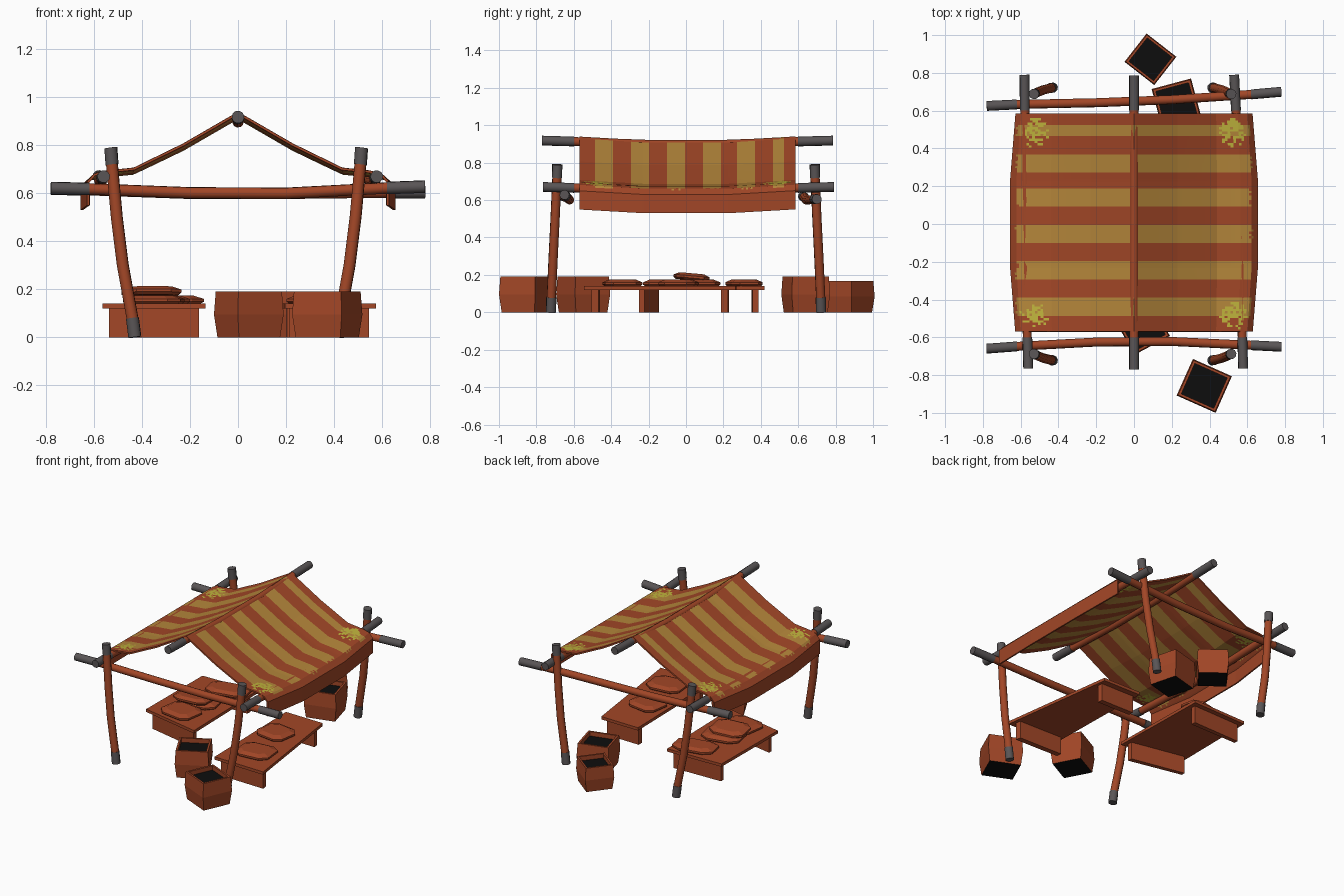
import bpy, bmesh, math, random
from mathutils import Vector

if "Cube" in bpy.data.objects:
    bpy.data.objects.remove(bpy.data.objects["Cube"])

random.seed(4)


def mat(name, rgb):
    m = bpy.data.materials.new(name)
    m.diffuse_color = (*rgb, 1)
    m.use_nodes = True
    m.node_tree.nodes["Principled BSDF"].inputs["Base Color"].default_value = m.diffuse_color
    return m


RED = mat("red_brown", (0.36, 0.062, 0.02))
GOLD = mat("ochre", (0.46, 0.24, 0.043))
LIME = mat("bright_yellow", (0.52, 0.45, 0.045))
GREY = mat("dark_grey", (0.10, 0.09, 0.092))
BLACK = mat("black", (0.004, 0.004, 0.004))


def finish(bm, name, mats):
    bmesh.ops.recalc_face_normals(bm, faces=bm.faces)
    me = bpy.data.meshes.new(name)
    bm.to_mesh(me)
    bm.free()
    for m in mats:
        me.materials.append(m)
    ob = bpy.data.objects.new(name, me)
    bpy.context.collection.objects.link(ob)
    return ob


def loft(bm, rings, cap=True):
    """Skin a list of closed rings; returns the face bands and the caps."""
    vs = [[bm.verts.new(p) for p in r] for r in rings]
    n = len(vs[0])
    bands = [[bm.faces.new((a[i], a[(i + 1) % n], b[(i + 1) % n], b[i]))
              for i in range(n)] for a, b in zip(vs, vs[1:])]
    caps = [bm.faces.new(vs[0][::-1]), bm.faces.new(vs[-1])] if cap else []
    return bands, caps


def pole(name, pts, r=0.024, sides=10):
    """Bent pole whose first and last segments are grey end wraps."""
    pts = [Vector(p) for p in pts]
    axis = (pts[-1] - pts[0]).normalized()
    u = axis.orthogonal().normalized()
    w = axis.cross(u)

    def ring(p, rad):
        return [p + rad * (math.cos(t) * u + math.sin(t) * w)
                for t in (2 * math.pi * i / sides for i in range(sides))]
    big = r * 1.1
    rings = [ring(pts[0], big), ring(pts[1], big)]
    rings += [ring(p, r) for p in pts[1:-1]]
    rings += [ring(pts[-2], big), ring(pts[-1], big)]
    bm = bmesh.new()
    bands, caps = loft(bm, rings)
    for band in bands:
        for f in band:
            f.smooth = True
    for f in bands[0] + bands[1] + bands[-1] + bands[-2] + caps:
        f.material_index = 1
    ob = finish(bm, name, [RED, GREY])
    bpy.context.view_layer.objects.active = ob
    ob.select_set(True)
    bpy.ops.object.shade_smooth_by_angle(angle=math.radians(40))
    ob.select_set(False)


def mirror_x(pts, dx=0):
    return [(-x + dx, y, z) for x, y, z in pts]


# Corner posts, leaning outward
for tag, s in (("front", -1), ("back", 1)):
    path = [(-0.43, s * 0.722, 0), (-0.44, s * 0.72, 0.08), (-0.48, s * 0.71, 0.3),
            (-0.505, s * 0.70, 0.5), (-0.525, s * 0.69, 0.72), (-0.53, s * 0.688, 0.79)]
    pole(tag + "_left_post", path, 0.025)
    pole(tag + "_right_post", mirror_x(path, -0.015), 0.025)

# Cross beams, ridge pole and side rails
pole("front_beam", [(-0.78, -0.66, 0.622), (-0.62, -0.648, 0.618), (-0.2, -0.625, 0.602),
                    (0.2, -0.622, 0.60), (0.62, -0.642, 0.622), (0.78, -0.65, 0.628)])
pole("back_beam", [(-0.78, 0.625, 0.62), (-0.62, 0.633, 0.615), (-0.2, 0.642, 0.60),
                   (0.2, 0.658, 0.60), (0.62, 0.686, 0.605), (0.78, 0.70, 0.605)])
pole("ridge_pole", [(0, -0.77, 0.918), (0, -0.6, 0.913), (0, -0.2, 0.898),
                    (0, 0.2, 0.898), (0, 0.6, 0.913), (0, 0.785, 0.918)])
pole("left_rail", [(-0.56, -0.765, 0.67), (-0.565, -0.6, 0.665), (-0.57, -0.2, 0.65),
                   (-0.575, 0.2, 0.65), (-0.578, 0.6, 0.665), (-0.58, 0.79, 0.67)])
pole("right_rail", [(0.578, -0.765, 0.67), (0.573, -0.6, 0.665), (0.57, -0.2, 0.65),
                    (0.56, 0.2, 0.65), (0.54, 0.6, 0.665), (0.53, 0.79, 0.67)])


# Canopy: half profile swept along y, striped by y position
half = [(0, 0.94), (0.23, 0.807), (0.435, 0.707), (0.55, 0.695), (0.60, 0.682),
        (0.628, 0.65), (0.628, 0.55)]
prof = []
for (x0, z0), (x1, z1) in zip(half, half[1:]):
    n = max(1, round(math.hypot(x1 - x0, z1 - z0) / 0.014))
    prof += [(x0 + (x1 - x0) * i / n, z0 + (z1 - z0) * i / n) for i in range(n)]
prof.append(half[-1])
prof = [(-x, z) for x, z in prof[:0:-1]] + prof
Y0, Y1, NY = -0.57, 0.585, 96
bm = bmesh.new()
grid = []
for j in range(NY + 1):
    y = Y0 + (Y1 - Y0) * j / NY
    sag = 1 - max(0, (abs(y) - 0.23) / 0.35)
    grid.append([bm.verts.new((x * (1 + 0.045 * sag * (abs(x) / 0.628) ** 4), y,
                               z - 0.02 * sag)) for x, z in prof])
for j in range(NY):
    y = Y0 + (Y1 - Y0) * (j + 0.5) / NY
    k = math.floor((y + 0.485) / 0.0953)
    for i in range(len(prof) - 1):
        f = bm.faces.new((grid[j][i], grid[j][i + 1], grid[j + 1][i + 1], grid[j + 1][i]))
        c = f.calc_center_median()
        x, z = abs(c.x), c.z
        worn = random.random()
        if k % 2 == 0 and -0.485 < y < 0.525 and z > 0.655 and x < 0.61 + 0.02 * worn:
            f.material_index = 1
        # faded patches near the four corners
        if math.hypot(x - 0.525, abs(y) - 0.485) < 0.03 + 0.05 * worn and worn > 0.35 and z > 0.66:
            f.material_index = 2
canopy = finish(bm, "canopy", [RED, GOLD, LIME])
sol = canopy.modifiers.new("thickness", "SOLIDIFY")
sol.thickness = 0.01
sol.offset = -1


def prism(name, quad, z0, z1):
    bm = bmesh.new()
    loft(bm, [[(x, y, z) for x, y in quad] for z in (z0, z1)])
    return finish(bm, name, [RED])


def table(name, quad):
    """Low crooked table: slab top on two end panels. Quad is FL, FR, BR, BL."""
    q = [Vector(p) for p in quad]
    mid = sum(q, Vector((0, 0))) / 4
    prism(name + "_top", quad, 0.12, 0.14)
    fl, fr, br, bl = [mid + Vector(((p - mid).x * 0.87, (p - mid).y * 0.9)) for p in q]
    t = 0.05
    prism(name + "_front_leg", [fl, fr, fr.lerp(br, t), fl.lerp(bl, t)], 0, 0.12)
    prism(name + "_back_leg", [bl.lerp(fl, t), br.lerp(fr, t), br, bl], 0, 0.12)


table("left_table", [(-0.565, -0.2), (-0.135, -0.29), (-0.15, 0.42), (-0.56, 0.41)])
table("right_table", [(0.195, -0.535), (0.575, -0.545), (0.465, 0.265), (0.18, 0.27)])


def cushion(name, x, y, z, w, d, rot, tilt=0.0):
    """Flat rounded sack of goods."""
    ca, sa = math.cos(rot), math.sin(rot)
    outline = [(-1, -.6), (-.6, -1), (.6, -1), (1, -.6), (1, .6), (.6, 1), (-.6, 1), (-1, .6)]
    rings = []
    for s, h in ((0.88, 0), (1, 0.01), (1, 0.022), (0.7, 0.036)):
        rings.append([(x + s * (px * w * ca - py * d * sa), y + s * (px * w * sa + py * d * ca),
                       z + h + tilt * py * s) for px, py in outline])
    bm = bmesh.new()
    loft(bm, rings)
    finish(bm, name, [RED])


cushion("left_cushion_front", -0.35, -0.12, 0.138, 0.12, 0.10, -0.15)
cushion("left_cushion_middle", -0.34, 0.07, 0.138, 0.13, 0.10, 0.2)
cushion("left_cushion_stacked", -0.36, 0.03, 0.172, 0.12, 0.09, 0.1, -0.008)
cushion("left_cushion_back", -0.29, 0.31, 0.138, 0.14, 0.085, 0.2)
cushion("right_cushion_front", 0.38, -0.34, 0.138, 0.12, 0.10, 0.1)
cushion("right_cushion_middle", 0.32, -0.04, 0.138, 0.11, 0.10, -0.15)


def crate(name, x, y, h, half_w, half_d, deg):
    """Slightly bulging open box with black contents and underside."""
    a = math.radians(deg)

    def ring(s, z):
        return [(x + s * (px * half_w * math.cos(a) - py * half_d * math.sin(a)),
                 y + s * (px * half_w * math.sin(a) + py * half_d * math.cos(a)), z)
                for px, py in ((-1, -1), (1, -1), (1, 1), (-1, 1))]
    bm = bmesh.new()
    _, caps = loft(bm, [ring(0.9, 0), ring(1, h * 0.5), ring(0.95, h),
                        ring(0.83, h), ring(0.83, h - 0.03)])
    for f in caps:
        f.material_index = 1
    finish(bm, name, [RED, BLACK])


crate("front_crate_outer", 0.372, -0.857, 0.19, 0.113, 0.106, -24)
crate("front_crate_inner", 0.045, -0.55, 0.19, 0.108, 0.106, 28)
crate("back_crate_outer", 0.087, 0.872, 0.167, 0.10, 0.095, -38)
crate("back_crate_inner", 0.225, 0.64, 0.19, 0.108, 0.106, 15)
